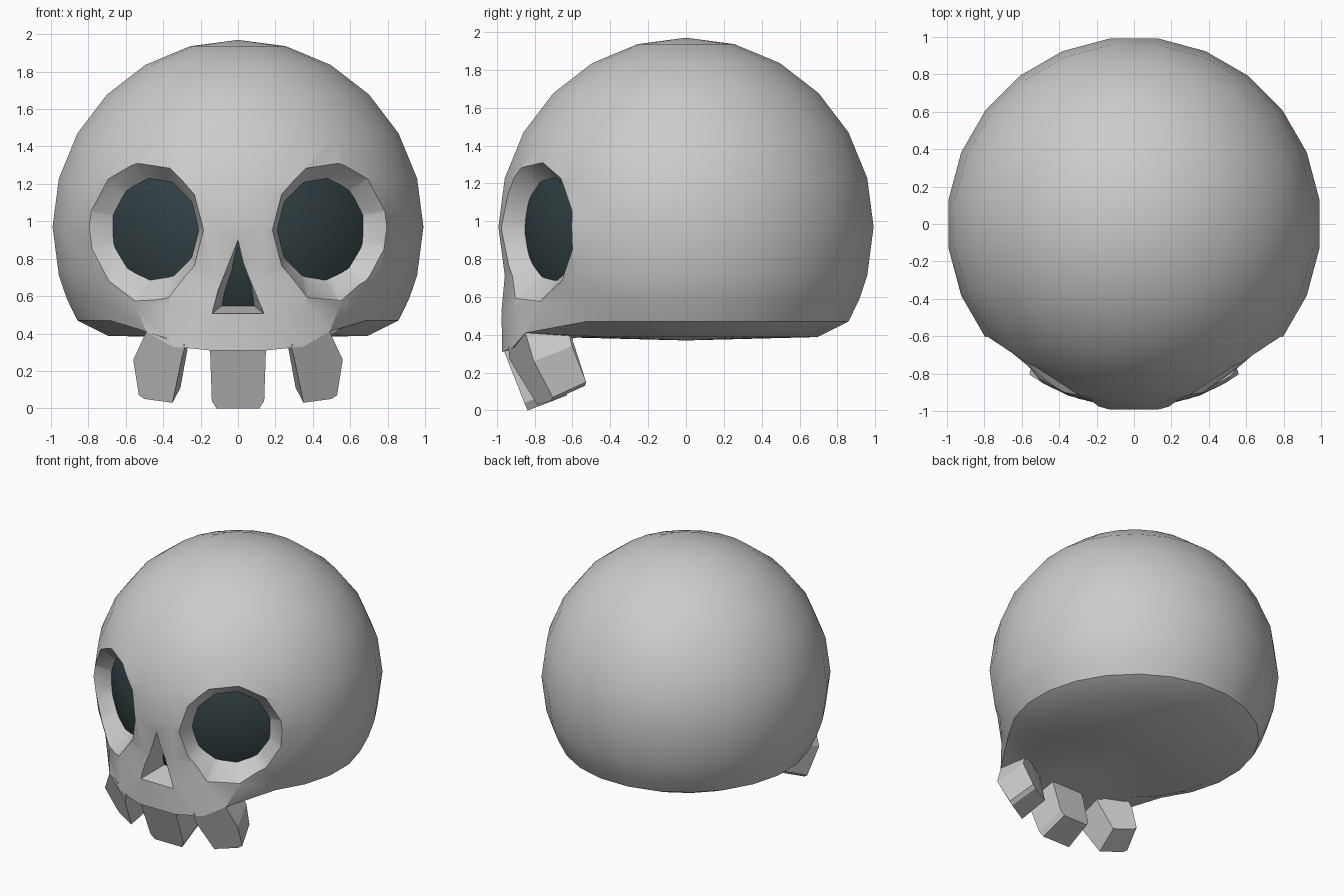
import bpy, bmesh
from math import sin, cos, radians, sqrt, pi
from mathutils import Vector

if "Cube" in bpy.data.objects:
    bpy.data.objects.remove(bpy.data.objects["Cube"])

CZ = 0.97  # height of the skull centre


def make(name, bm):
    bmesh.ops.recalc_face_normals(bm, faces=bm.faces)
    me = bpy.data.meshes.new(name)
    bm.to_mesh(me)
    bm.free()
    ob = bpy.data.objects.new(name, me)
    bpy.context.collection.objects.link(ob)
    return ob


def loft(name, rings, caps=True):
    """Join equal-length closed rings of points with quads."""
    bm = bmesh.new()
    vs = [[bm.verts.new(p) for p in r] for r in rings]
    n = len(vs[0])
    for a, b in zip(vs, vs[1:]):
        for i in range(n):
            j = (i + 1) % n
            bm.faces.new((a[i], a[j], b[j], b[i]))
    if caps:
        bm.faces.new(vs[0])
        bm.faces.new(vs[-1])
    else:  # close both ends with a fan to a pole
        for r, z in ((vs[0], None), (vs[-1], 0.37)):
            c = sum((v.co for v in r), Vector()) / n
            pole = bm.verts.new((0, 0, 1.97 * 1.0 if z is None else z))
            for i in range(n):
                bm.faces.new((r[i], r[(i + 1) % n], pole))
    return make(name, bm)


def smooth(ob, angle=30):
    bpy.ops.object.select_all(action='DESELECT')
    ob.select_set(True)
    bpy.context.view_layer.objects.active = ob
    bpy.ops.object.shade_smooth_by_angle(angle=radians(angle))


def ring(r, z, n=24):
    return [Vector((r * cos(a), r * sin(a), z))
            for a in (-pi / 2 + (k + 0.5) * 2 * pi / n for k in range(n))]


# Cranium: 24-sided ball, front of the lower rings pulled down into the upper jaw
lats = [75, 60, 45, 30, 15, 0, -15, -22.5, -30]
rings = [ring(cos(radians(l)), CZ + sin(radians(l))) for l in lats]
pulled = {
    -2: [(0.13, -0.975, 0.53), (0.37, -0.905, 0.54), (0.55, -0.77, 0.56)],
    -1: [(0.15, -0.972, 0.31), (0.35, -0.918, 0.33), (0.49, -0.85, 0.41)],
}
for row, pts in pulled.items():
    for k, (x, y, z) in enumerate(pts):
        rings[row][k] = Vector((x, y, z))
        rings[row][23 - k] = Vector((-x, y, z))
rings.append(ring(0.7, 0.388))
cranium = loft("cranium", rings, caps=False)

# Cutters: flared eye sockets and a tapering nose
cutters = []
for s in (1, -1):
    axis = Vector((s * sin(radians(32)), -cos(radians(32)), -0.02)).normalized()
    u = Vector((s * cos(radians(32)), sin(radians(32)), 0))
    w = Vector((0, 0, 1))

    def socket_ring(d):
        r = 0.365 + (d - 0.93) * 0.95
        c = Vector((0, 0, CZ)) + axis * d
        return [c + r * (u * cos(t) + w * sin(t))
                for t in (pi + 2 * pi * i / 11 for i in range(11))]
    cutters.append(loft("socket_cutter", [socket_ring(0.72), socket_ring(1.15)]))


def nose_ring(y):
    t = (y + 0.98) / 0.2
    h, base, top = 0.14 - 0.05 * t, 0.505 + 0.04 * t, 0.9 - 0.03 * t
    return [(-h, y, base), (h, y, base), (0, y, top)]


cutters.append(loft("nose_cutter", [nose_ring(-0.7), nose_ring(-1.15)]))

bpy.context.view_layer.objects.active = cranium
for c in cutters:
    m = cranium.modifiers.new("cut", 'BOOLEAN')
    m.operation, m.solver, m.object = 'DIFFERENCE', 'EXACT', c
    bpy.ops.object.modifier_apply(modifier=m.name)
    bpy.data.objects.remove(c)
smooth(cranium)

# Dark inner ball seen through the sockets and nose
inner_lats = list(range(82, -33, -6))
R = 0.88
bm = bmesh.new()
rows = [[bm.verts.new(p) for p in ring(R * cos(radians(l)), CZ + R * sin(radians(l)), 48)]
        for l in inner_lats]
for a, b in zip(rows, rows[1:]):
    for i in range(48):
        j = (i + 1) % 48
        bm.faces.new((a[i], a[j], b[j], b[i]))
bm.faces.new(rows[0])
bm.faces.new(rows[-1])
inner = make("dark_interior", bm)
mat = bpy.data.materials.new("dark")
mat.diffuse_color = (0.033, 0.053, 0.06, 1)
mat.use_nodes = True
mat.node_tree.nodes["Principled BSDF"].inputs["Base Color"].default_value = mat.diffuse_color
inner.data.materials.append(mat)
smooth(inner)


# Teeth: front outline wrapped on the jaw curve, extruded back and up
def jaw_radius(z):
    if z > 0.26:
        return 0.98
    return 0.845 + (0.98 - 0.845) * z / 0.26


def tooth(name, outline):
    front = [Vector((x, -sqrt(jaw_radius(z) ** 2 - x * x), z)) for x, z in outline]
    back = [Vector((p.x * 0.88, p.y * 0.75, p.z + 0.08)) for p in front]
    smooth(loft(name, [front, back]), 25)


tooth("front_tooth", [(-0.15, 0.33), (-0.14, 0.04), (-0.115, 0),
                      (0.115, 0), (0.14, 0.04), (0.15, 0.33)])
side = [(0.28, 0.34), (0.30, 0.27), (0.35, 0.03), (0.50, 0.05), (0.53, 0.07), (0.56, 0.26), (0.49, 0.41)]
tooth("right_tooth", side)
tooth("left_tooth", [(-x, z) for x, z in side])
